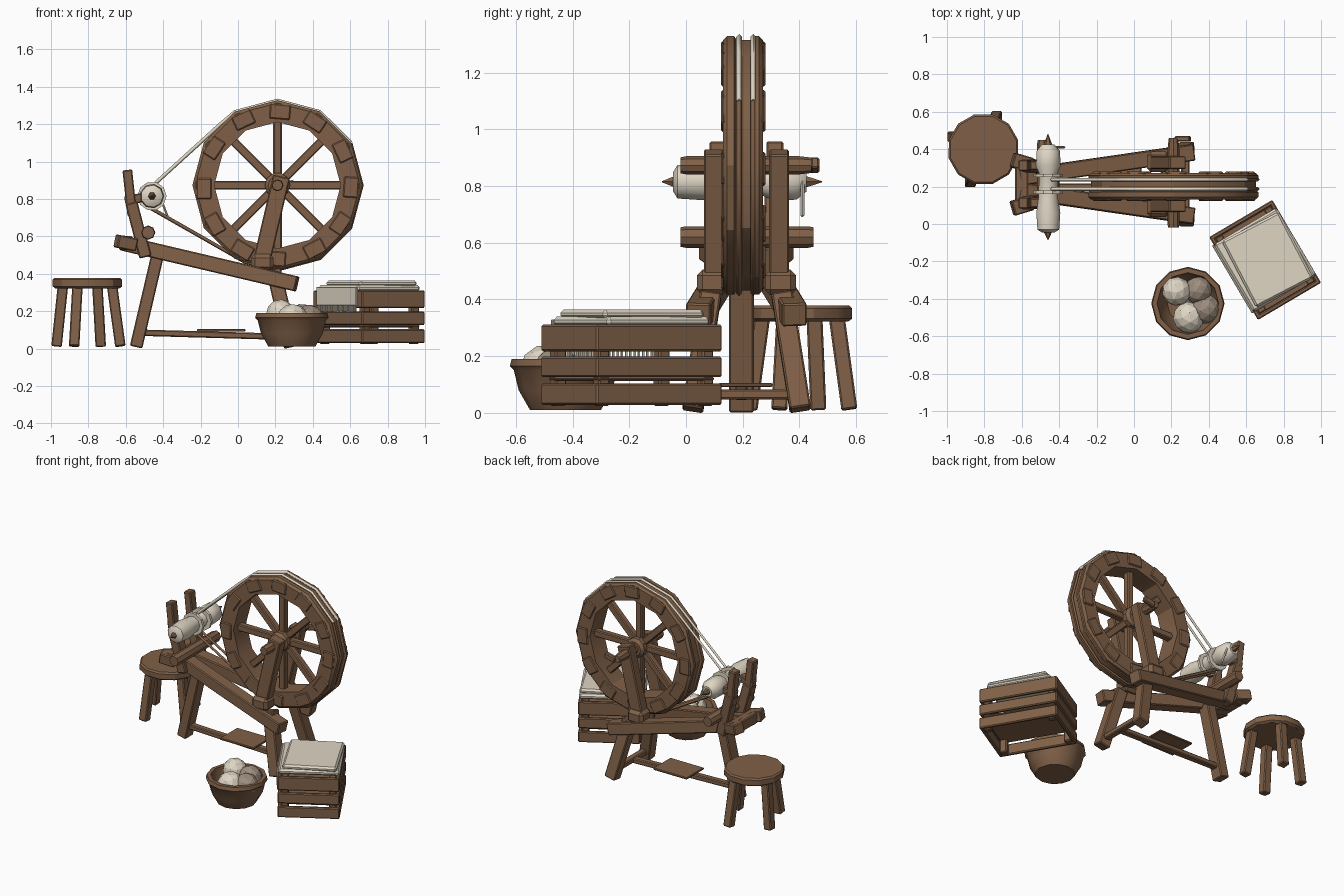
import bpy, bmesh, math, random
from mathutils import Vector, Matrix

if "Cube" in bpy.data.objects:
    bpy.data.objects.remove(bpy.data.objects["Cube"])

random.seed(4)


def material(name, rgb):
    m = bpy.data.materials.new(name)
    m.diffuse_color = (*rgb, 1)
    m.use_nodes = True
    m.node_tree.nodes["Principled BSDF"].inputs["Base Color"].default_value = m.diffuse_color
    return m


WOOD = material("brown wood", (0.215, 0.118, 0.064))
CLOTH = material("cream cloth", (0.74, 0.67, 0.55))
WOOL = material("grey brown wool", (0.34, 0.27, 0.21))


def finish(name, bm, mat, smooth=None):
    bmesh.ops.recalc_face_normals(bm, faces=bm.faces)
    me = bpy.data.meshes.new(name)
    bm.to_mesh(me)
    bm.free()
    me.materials.append(mat)
    ob = bpy.data.objects.new(name, me)
    bpy.context.collection.objects.link(ob)
    if smooth:
        bpy.context.view_layer.objects.active = ob
        ob.select_set(True)
        bpy.ops.object.shade_smooth_by_angle(angle=math.radians(smooth))
        ob.select_set(False)
    return ob


def box(name, centre, size, mat=WOOD, M=Matrix(), bevel=0.006):
    bm = bmesh.new()
    bmesh.ops.create_cube(bm, size=1, matrix=M @ Matrix.Translation(centre) @ Matrix.Diagonal((*size, 1)))
    if bevel:
        bmesh.ops.bevel(bm, geom=bm.edges[:], offset=bevel, segments=1, affect='EDGES')
    return finish(name, bm, mat)


def beam(name, p, q, w, h, mat=WOOD):
    """Squared timber from p to q; w is measured along y, h across."""
    p, q = Vector(p), Vector(q)
    z = (q - p).normalized()
    hint = Vector((1, 0, 0)) if abs(z.y) > 0.9 else Vector((0, 1, 0))
    x = (hint - z * hint.dot(z)).normalized()
    R = Matrix((x, z.cross(x), z)).transposed().to_4x4()
    return box(name, (0, 0, 0), (w, h, (q - p).length), mat, Matrix.Translation((p + q) / 2) @ R)


def lathe(name, profile, segs, M, mat=WOOD, closed=False, smooth=30, phase=0):
    """Spin (radius, height) points around local z."""
    bm = bmesh.new()
    rings = []
    for r, h in profile:
        rings.append([bm.verts.new(M @ Vector((r * math.cos(phase + math.tau * i / segs),
                                               r * math.sin(phase + math.tau * i / segs), h)))
                      for i in range(segs)])
    pairs = list(zip(rings, rings[1:])) + ([(rings[-1], rings[0])] if closed else [])
    for a, b in pairs:
        for i in range(segs):
            j = (i + 1) % segs
            bm.faces.new((a[i], a[j], b[j], b[i]))
    if not closed:
        bm.faces.new(rings[0])
        bm.faces.new(rings[-1])
    return finish(name, bm, mat, smooth)


def cord(name, pts, radius, mat):
    cu = bpy.data.curves.new(name, 'CURVE')
    cu.dimensions = '3D'
    cu.bevel_depth = radius
    cu.bevel_resolution = 0
    cu.use_fill_caps = True
    sp = cu.splines.new('POLY')
    sp.points.add(len(pts) - 1)
    for p, co in zip(sp.points, pts):
        p.co = (*co, 1)
    cu.materials.append(mat)
    bpy.context.collection.objects.link(bpy.data.objects.new(name, cu))


def along_y(x, z):
    """Local z becomes world +y through the point (x, z)."""
    return Matrix.Translation((x, 0, z)) @ Matrix.Rotation(-math.pi / 2, 4, 'X')


# ---- drive wheel
WX, WY, WZ, WR = 0.211, 0.2, 0.873, 0.455
axis = along_y(WX, WZ)
rim = [(0.338, 0.13), (0.44, 0.13), (WR, 0.145), (WR, 0.17), (0.442, 0.178), (0.442, 0.23),
       (WR, 0.238), (WR, 0.258), (0.44, 0.272), (0.338, 0.272)]
lathe("wheel_rim", rim, 12, axis, closed=True)
lathe("wheel_hub", [(0.05, 0.13), (0.068, 0.15), (0.068, 0.25), (0.05, 0.27)], 10, axis)
lathe("wheel_axle", [(0.028, -0.02), (0.032, 0.0), (0.032, 0.4), (0.025, 0.46)], 8, axis)
beam("axle_crank", (WX + 0.01, 0.455, WZ - 0.01), (WX + 0.09, 0.455, WZ + 0.01), 0.03, 0.04)


def on_wheel(deg, r, y):
    a = math.radians(deg)
    return (WX + r * math.cos(a), y, WZ + r * math.sin(a))


for i in range(8):
    beam("wheel_spoke", on_wheel(45 * i, 0.05, WY), on_wheel(45 * i, 0.36, WY), 0.045, 0.046)
# rough plates that overlap the rim joints
for i in range(12):
    a = 30 * i + random.uniform(-3, 3)
    for y in (0.131, 0.272):
        beam("rim_joint_plate", on_wheel(a - 8, 0.395, y), on_wheel(a + 8, 0.4, y), 0.016, 0.08)

# ---- bed, posts and legs, one on each side of the wheel
for s in (-1, 1):
    def Y(d):
        return 0.213 + s * d
    beam("bed_rail", (-0.62, Y(0.035), 0.565), (0.315, Y(0.17), 0.345), 0.088, 0.082)
    beam("wheel_post", (0.125, Y(0.115), 0.46), (0.233, Y(0.115), 0.92), 0.07, 0.092)
    box("post_foot", (0.13, Y(0.12), 0.46), (0.12, 0.11, 0.09), bevel=0.02)
    beam("rear_leg", (0.19, Y(0.125), 0.42), (0.285, Y(0.19), 0.012), 0.075, 0.08)
    beam("maiden_upper", (-0.565, Y(0.1), 0.71), (-0.592, Y(0.1), 0.955), 0.06, 0.052)
    beam("maiden_lower", (-0.57, Y(0.1), 0.78), (-0.495, Y(0.09), 0.49), 0.07, 0.066)
    beam("bobbin_bearing", (-0.605, Y(0.1), 0.79), (-0.47, Y(0.1), 0.815), 0.05, 0.05)
    beam("bed_end_block", (-0.65, Y(0.13), 0.575), (-0.55, Y(0.1), 0.555), 0.08, 0.07)
beam("bed_end_bar", (-0.6, 0.08, 0.565), (-0.6, 0.34, 0.565), 0.07, 0.075)
beam("front_leg", (-0.545, 0.195, 0.008), (-0.43, 0.195, 0.5), 0.088, 0.068)
lathe("mother_bar", [(0.034, -0.02), (0.038, 0.0), (0.038, 0.43), (0.034, 0.45)], 8, along_y(-0.48, 0.62))

# ---- treadle
beam("treadle_bar", (-0.53, 0.195, 0.085), (0.28, 0.195, 0.062), 0.045, 0.034)
beam("treadle_cross_bar", (0.275, 0.01, 0.065), (0.275, 0.41, 0.065), 0.045, 0.035)
box("treadle_plate", (-0.09, 0.21, 0.098), (0.26, 0.19, 0.014), bevel=0.004)

# ---- bobbin with fleece
bob = along_y(-0.46, 0.815)
fleece = [(0.035, -0.045), (0.06, -0.03), (0.066, 0.06), (0.055, 0.13), (0.05, 0.27),
          (0.068, 0.31), (0.064, 0.39), (0.035, 0.425)]
lathe("bobbin_fleece", fleece, 9, bob, CLOTH, smooth=45)
lathe("spindle", [(0.002, -0.085), (0.028, -0.03), (0.028, 0.41), (0.002, 0.48)], 6, bob)
for y in (0.16, 0.25):
    lathe("bobbin_flange", [(0.078, y), (0.078, y + 0.018)], 10, bob, CLOTH)
beam("loose_thread", (-0.42, 0.41, 0.82), (-0.37, 0.41, 0.69), 0.014, 0.012, CLOTH)

# ---- drive bands: pale over the top of the wheel, brown on the return
for y in (0.187, 0.237):
    over = [on_wheel(a, WR - 0.002, y) for a in (120, 90, 60, 30)]
    under = [on_wheel(a, WR - 0.004, y) for a in (30, 0, -30, -60, -90)]
    touch = on_wheel(133, 0.447, y)
    cord("band_top", [(-0.44, y, 0.885), touch] + over, 0.01, CLOTH)
    cord("band_return", under + [on_wheel(-113, 0.445, y), (-0.5, y, 0.77)], 0.01, WOOD)

# ---- stool
SX, SY = -0.805, 0.4
lathe("stool_seat", [(0.178, 0.322), (0.192, 0.332), (0.192, 0.368), (0.182, 0.378)], 12,
      Matrix.Translation((SX, SY, 0)), phase=0.26)
for i in range(4):
    a = math.radians(68 + 90 * i)
    c, s = math.cos(a), math.sin(a)
    r = 0.19 if i != 1 else 0.178
    beam("stool_leg", (SX + 0.14 * c, SY + 0.14 * s, 0.35), (SX + r * c, SY + r * s, 0.012), 0.056, 0.056)

# ---- basket of wool
BM = Matrix.Translation((0.288, -0.425, 0))
lathe("basket", [(0.125, 0.01), (0.165, 0.08), (0.182, 0.15), (0.196, 0.165), (0.19, 0.19), (0.165, 0.19),
                 (0.145, 0.09), (0.11, 0.04)], 12, BM, smooth=40)
for x, y, z, r, mat in [(-0.06, 0.065, 0.185, 0.078, CLOTH), (0.055, 0.07, 0.165, 0.075, WOOL),
                        (0.005, -0.075, 0.155, 0.085, CLOTH), (0.095, -0.03, 0.155, 0.08, WOOL)]:
    bm = bmesh.new()
    spin = Matrix.Rotation(random.random() * 3, 4, 'Z') @ Matrix.Rotation(random.random(), 4, 'X')
    bmesh.ops.create_icosphere(bm, subdivisions=2, radius=r, matrix=BM @ Matrix.Translation((x, y, z)) @ spin)
    finish("wool_ball", bm, mat)

# ---- slatted crate, turned to the viewer's left
CM = Matrix.Translation((0.701, -0.192, 0)) @ Matrix.Rotation(math.radians(30.5), 4, 'Z')
HX, HY = 0.196, 0.257
for z, h in ((0.066, 0.075), (0.162, 0.072), (0.264, 0.094)):
    for s in (-1, 1):
        box("crate_side_slat", (s * (HX - 0.012), 0, z), (0.024, 2 * HY, h), M=CM)
        box("crate_end_slat", (0, s * (HY - 0.012), z), (2 * HX, 0.024, h), M=CM)
for sx in (-1, 1):
    for sy in (-1, 1):
        box("crate_corner_post", (sx * (HX - 0.045), sy * (HY - 0.045), 0.165), (0.045, 0.045, 0.28), M=CM)
box("crate_floor", (0, 0, 0.12), (2 * HX - 0.04, 2 * HY - 0.04, 0.016), M=CM)

# ---- folded cloth over the crate, with a fringed drop
box("cloth_lower_fold", (0, 0, 0.322), (0.39, 0.42, 0.035), CLOTH, CM, 0.012)
TILT = CM @ Matrix.Translation((0.012, -0.005, 0.348)) @ Matrix.Rotation(math.radians(-3), 4, 'Z')
box("cloth_upper_fold", (0, 0, 0), (0.345, 0.4, 0.034), CLOTH, TILT, 0.012)
box("cloth_drop", (-0.2, 0, 0.28), (0.012, 0.42, 0.1), CLOTH, CM, 0.003)
for i in range(24):
    box("cloth_fringe", (-0.2, -0.2 + i * 0.4 / 23, 0.218), (0.006, 0.007, 0.035 + random.uniform(0, 0.01)),
        CLOTH, CM, 0)
